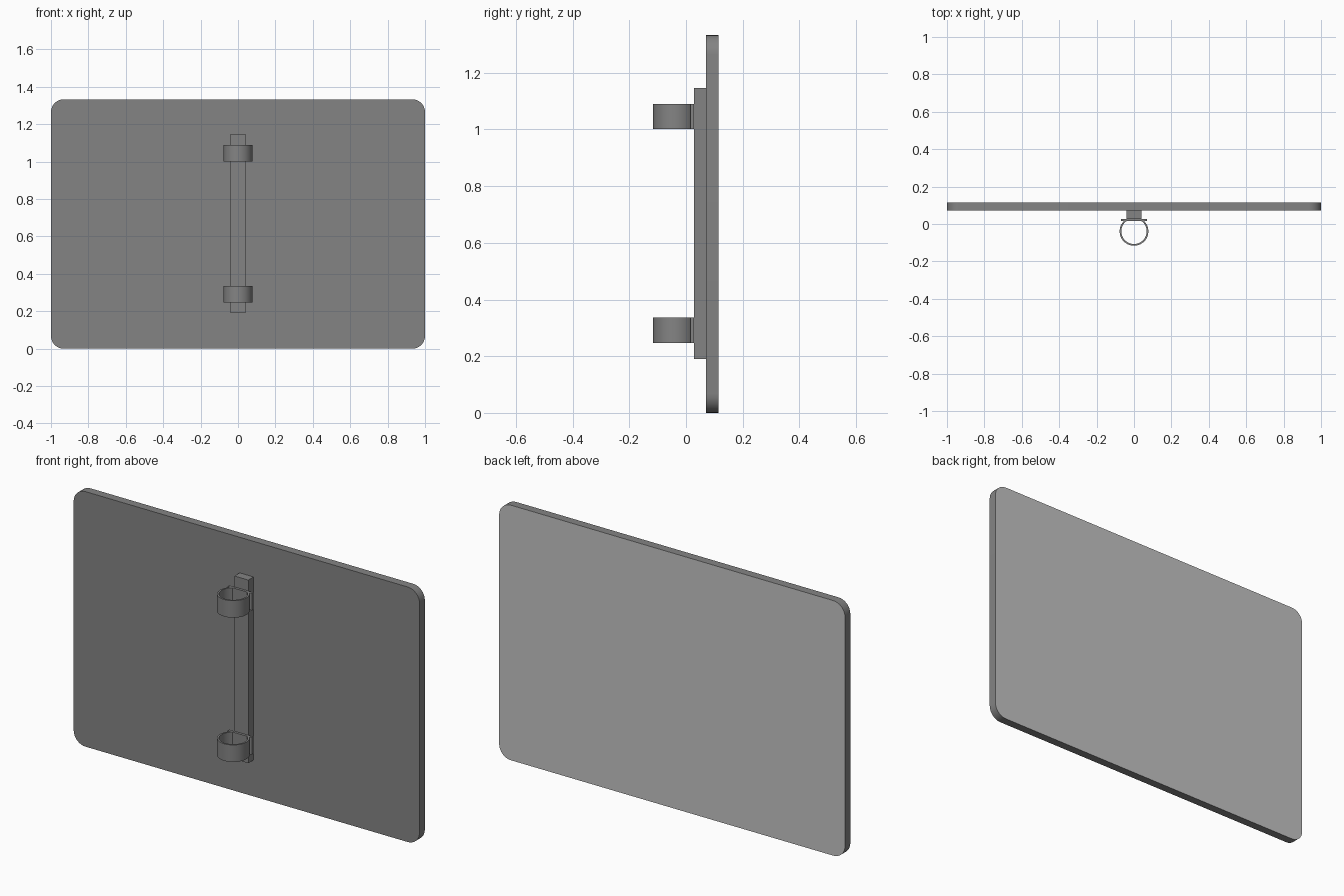
import bpy, bmesh, math

if "Cube" in bpy.data.objects:
    bpy.data.objects.remove(bpy.data.objects["Cube"])


def material(name, v):
    m = bpy.data.materials.new(name)
    m.diffuse_color = (v, v, v, 1)
    m.use_nodes = True
    m.node_tree.nodes["Principled BSDF"].inputs["Base Color"].default_value = m.diffuse_color
    return m


metal = material("grey_metal", 0.23)
face_grey = material("light_grey_face", 0.55)


def prism(name, outline, direction, mats):
    """Extrude a closed planar outline along a direction."""
    bm = bmesh.new()
    face = bm.faces.new([bm.verts.new(p) for p in outline])
    res = bmesh.ops.extrude_face_region(bm, geom=[face])
    bmesh.ops.translate(bm, vec=direction,
                        verts=[g for g in res["geom"] if isinstance(g, bmesh.types.BMVert)])
    bmesh.ops.recalc_face_normals(bm, faces=bm.faces)
    me = bpy.data.meshes.new(name)
    bm.to_mesh(me)
    bm.free()
    for m in mats:
        me.materials.append(m)
    ob = bpy.data.objects.new(name, me)
    bpy.context.collection.objects.link(ob)
    return ob


def smooth(ob):
    bpy.ops.object.select_all(action='DESELECT')
    ob.select_set(True)
    bpy.context.view_layer.objects.active = ob
    bpy.ops.object.shade_smooth_by_angle(angle=math.radians(30))


def box(name, x0, x1, y0, y1, z0, z1):
    return prism(name, [(x0, y0, z0), (x1, y0, z0), (x1, y1, z0), (x0, y1, z0)],
                 (0, 0, z1 - z0), [metal])


# Rounded sign panel, with a lighter face at +y
W, H, R, N = 1.0, 1.333, 0.068, 8
outline = []
for i, (cx, cz) in enumerate([(W - R, H - R), (-W + R, H - R), (-W + R, R), (W - R, R)]):
    for k in range(N + 1):
        a = math.pi / 2 * (i + k / N)
        outline.append((cx + R * math.cos(a), 0.071, cz + R * math.sin(a)))
panel = prism("sign_panel", outline, (0, 0.044, 0), [metal, face_grey])
for p in panel.data.polygons:
    if p.normal.y > 0.9:
        p.material_index = 1
smooth(panel)

# Vertical mounting rail
box("mounting_rail", -0.04, 0.04, 0.028, 0.071, 0.19, 1.147)

# Pole clamps: open ring closed by a flat plate against the rail
CY, RO, RI, YP = -0.039, 0.077, 0.068, 0.018


def arc(r, z):
    start = math.pi - math.asin((YP - CY) / r)
    end = 2 * math.pi + math.asin((YP - CY) / r)
    return [(r * math.cos(start + (end - start) * k / 32),
             CY + r * math.sin(start + (end - start) * k / 32), z) for k in range(33)]


for label, z in (("lower", 0.247), ("upper", 1.001)):
    ring = prism(label + "_clamp_ring", arc(RO, z) + arc(RI, z)[::-1], (0, 0, 0.089), [metal])
    smooth(ring)
    box(label + "_clamp_plate", -0.07, 0.07, 0.015, 0.028, z, z + 0.089)
